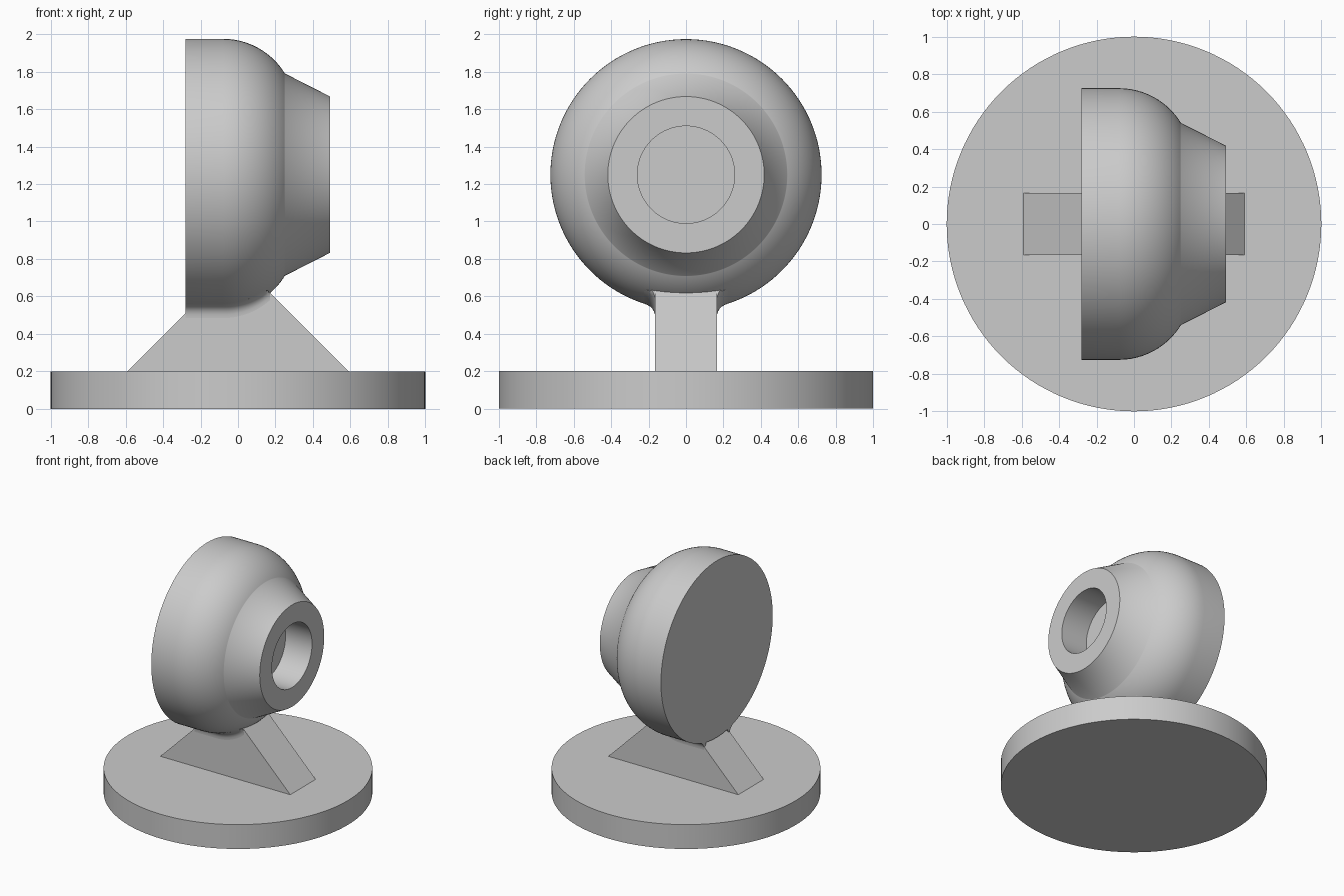
import bpy, bmesh, math
from mathutils import Matrix

if "Cube" in bpy.data.objects:
    bpy.data.objects.remove(bpy.data.objects["Cube"], do_unlink=True)

grey = bpy.data.materials.new("plain grey")
grey.use_nodes = True
colour = (0.6, 0.6, 0.6, 1)
grey.diffuse_color = colour
grey.node_tree.nodes["Principled BSDF"].inputs["Base Color"].default_value = colour

AXIS_Z = 1.25      # height of the head's axis
HALF = 0.165       # half thickness of the support
APEX = 0.79        # height where the support's slopes meet
BACK, BEND, NECK, FRONT = -0.28, -0.08, 0.25, 0.49
RIM, ROUND = 0.725, 0.387


def finish(name, bm, smooth=True):
    bmesh.ops.recalc_face_normals(bm, faces=bm.faces)
    mesh = bpy.data.meshes.new(name)
    bm.to_mesh(mesh)
    bm.free()
    mesh.materials.append(grey)
    obj = bpy.data.objects.new(name, mesh)
    bpy.context.collection.objects.link(obj)
    if smooth:
        bpy.ops.object.select_all(action="DESELECT")
        obj.select_set(True)
        bpy.context.view_layer.objects.active = obj
        bpy.ops.object.shade_smooth_by_angle(angle=math.radians(40))
    return obj


def head_radius(x):
    return RIM - ROUND + math.sqrt(ROUND ** 2 - max(0, x - BEND) ** 2)


def head_bottom(x, y):
    return AXIS_Z - math.sqrt(head_radius(x) ** 2 - y * y)


# Round base plate
bm = bmesh.new()
bmesh.ops.create_cone(bm, cap_ends=True, segments=128, radius1=1, radius2=1,
                      depth=0.2, matrix=Matrix.Translation((0, 0, 0.1)))
finish("base", bm)

# Head: profile of (x, radius) turned about the x axis
steps = 16
dome = [BEND + (NECK - BEND) * math.sin(i / steps * math.pi / 2) for i in range(steps + 1)]
profile = [(BACK, RIM)] + [(x, head_radius(x)) for x in dome]
profile += [(FRONT, 0.418), (FRONT, 0.26), (NECK, 0.26)]
bm = bmesh.new()
segments = 128
rings = []
for x, r in profile:
    angles = [2 * math.pi * k / segments for k in range(segments)]
    rings.append([bm.verts.new((x, r * math.cos(a), AXIS_Z + r * math.sin(a))) for a in angles])
for a, b in zip(rings, rings[1:]):
    for k in range(segments):
        n = (k + 1) % segments
        bm.faces.new((a[k], a[n], b[n], b[k]))
bm.faces.new(rings[0])
bm.faces.new(rings[-1])
finish("head", bm)

# Triangular support between base and head
bm = bmesh.new()
foot = APEX - 0.2
ends = [[bm.verts.new((x, y, z)) for x, z in ((-foot, 0.2), (foot, 0.2), (0, APEX))]
        for y in (-HALF, HALF)]
for tri in ends:
    bm.faces.new(tri)
for i in range(3):
    j = (i + 1) % 3
    bm.faces.new((ends[0][i], ends[0][j], ends[1][j], ends[1][i]))
finish("support", bm, smooth=False)

# Fillets blending the support's sides into the head
for side, label in ((-1, "front"), (1, "back")):
    bm = bmesh.new()
    sections = []
    size, columns = 0.06, 24
    for c in range(columns + 1):
        x = BACK + (0.17 - BACK) * c / columns
        section = []
        z_low = head_bottom(x, HALF) - size
        y_end = HALF + size
        z_end = head_bottom(x, y_end)
        z_mid = head_bottom(x, HALF)
        for i in range(7):
            t = i / 6
            y = (1 - t * t) * HALF + t * t * y_end
            z = (1 - t) ** 2 * z_low + 2 * t * (1 - t) * z_mid + t * t * z_end
            section.append((y, z))
        section.append((HALF - 0.05, z_mid + 0.03))
        sections.append([bm.verts.new((min(x, APEX - z), side * y, z)) for y, z in section])
    for a, b in zip(sections, sections[1:]):
        for i in range(len(a)):
            j = (i + 1) % len(a)
            bm.faces.new((a[i], a[j], b[j], b[i]))
    bm.faces.new(sections[0])
    bm.faces.new(sections[-1])
    finish(label + "_fillet", bm)
